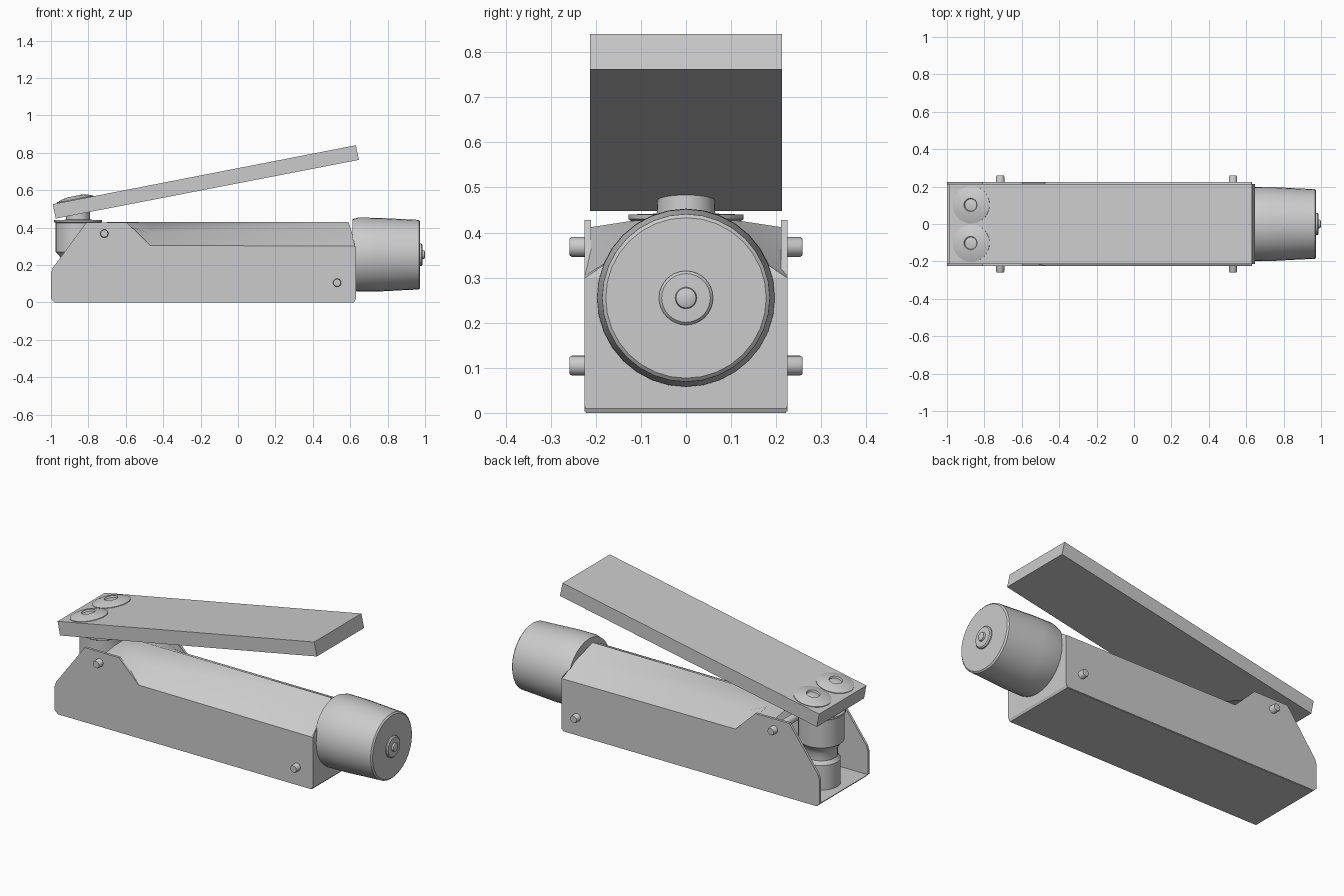
import bpy, bmesh, math
from mathutils import Matrix, Vector

if "Cube" in bpy.data.objects:
    bpy.data.objects.remove(bpy.data.objects["Cube"])

grey = bpy.data.materials.new("light grey")
grey.diffuse_color = (0.6, 0.6, 0.6, 1)
grey.use_nodes = True
grey.node_tree.nodes["Principled BSDF"].inputs["Base Color"].default_value = grey.diffuse_color


def finish(name, bm, smooth=True):
    bmesh.ops.recalc_face_normals(bm, faces=bm.faces)
    me = bpy.data.meshes.new(name)
    bm.to_mesh(me)
    bm.free()
    me.materials.append(grey)
    ob = bpy.data.objects.new(name, me)
    bpy.context.collection.objects.link(ob)
    if smooth:
        bpy.ops.object.select_all(action='DESELECT')
        ob.select_set(True)
        bpy.context.view_layer.objects.active = ob
        bpy.ops.object.shade_smooth_by_angle(angle=math.radians(35))
    return ob


def slab(name, pts, y0, y1):
    """Side outline (x, z) extruded along y."""
    bm = bmesh.new()
    a = [bm.verts.new((x, y0, z)) for x, z in pts]
    b = [bm.verts.new((x, y1, z)) for x, z in pts]
    n = len(pts)
    bm.faces.new(a)
    bm.faces.new(b)
    for i in range(n):
        bm.faces.new((a[i], a[(i + 1) % n], b[(i + 1) % n], b[i]))
    return finish(name, bm, False)


def lathe(name, prof, origin, axis, seg=32):
    """Profile (radius, height) turned round an axis; zero radii close the ends."""
    bm = bmesh.new()
    rings = []
    for r, h in prof:
        if r == 0:
            rings.append([bm.verts.new((0, 0, h))] * seg)
        else:
            rings.append([bm.verts.new((r * math.cos(2 * math.pi * i / seg),
                                        r * math.sin(2 * math.pi * i / seg), h))
                          for i in range(seg)])
    for p, q in zip(rings, rings[1:]):
        for i in range(seg):
            j = (i + 1) % seg
            vs = list(dict.fromkeys((p[i], p[j], q[j], q[i])))
            bm.faces.new(vs)
    rot = Vector((0, 0, 1)).rotation_difference(Vector(axis)).to_matrix().to_4x4()
    bm.transform(Matrix.Translation(origin) @ rot)
    return finish(name, bm)


# channel body: floor and two cut side walls
slab("floor", [(-0.98, 0), (0.62, 0), (0.63, 0.02), (-1, 0.02)], -0.222, 0.222)
wall = [(-0.98, 0.003), (0.62, 0.003), (0.63, 0.02), (0.63, 0.30), (-0.47, 0.305),
        (-0.595, 0.428), (-0.81, 0.428), (-0.99, 0.185), (-1, 0.155), (-1, 0.02)]
for side, s in (("front", -1), ("back", 1)):
    slab(side + "_wall", wall, s * 0.211, s * 0.225)

# roof: flat between the raised wall ends, then folding down to a gable
bm = bmesh.new()
sections = [(-0.70, 0.41, 0.426), (-0.595, 0.41, 0.426), (-0.47, 0.305, 0.37), (0.625, 0.30, 0.37)]
rows = []
for i, (x, eave, mid) in enumerate(sections):
    xr = 0.59 if i == 3 else x
    xm = 0.61 if i == 3 else x
    rows.append([bm.verts.new(p) for p in (
        (x, -0.224, eave), (xm, -0.12, mid), (xr, 0, 0.43), (xm, 0.12, mid), (x, 0.224, eave))])
for p, q in zip(rows, rows[1:]):
    for i in range(4):
        bm.faces.new((p[i], p[i + 1], q[i + 1], q[i]))
finish("roof", bm)

# end plate
bm = bmesh.new()
end = [(0.63, -0.224, 0.01), (0.63, 0.224, 0.01), (0.63, 0.224, 0.30),
       (0.61, 0.12, 0.37), (0.59, 0, 0.43), (0.61, -0.12, 0.37), (0.63, -0.224, 0.30)]
v = [bm.verts.new(p) for p in end]
bm.faces.new((v[0], v[1], v[2], v[6]))
bm.faces.new((v[6], v[2], v[3], v[5]))
bm.faces.new((v[5], v[3], v[4]))
finish("end_plate", bm, False)

# upright piston with collar, flange and neck
lathe("piston", [(0, 0.02), (0.10, 0.02), (0.10, 0.16), (0.085, 0.18), (0.085, 0.22), (0.10, 0.25),
                 (0.12, 0.27), (0.12, 0.425), (0.128, 0.43), (0.128, 0.44), (0.065, 0.442),
                 (0.062, 0.50), (0, 0.50)], (-0.855, 0, 0), (0, 0, 1))

# tilted pedal plate
slab("pedal", [(-0.99, 0.525), (0.63, 0.84), (0.647, 0.762), (-0.975, 0.448)], -0.213, 0.213)

# dished washers with studs on the pedal
normal = Vector((-0.315, 0, 1.62)).normalized()
for side, s in (("front", -1), ("back", 1)):
    lathe(side + "_washer", [(0, -0.01), (0.10, -0.01), (0.10, 0.004), (0.07, 0.015), (0.036, 0.021),
                             (0.032, 0.012), (0.02, 0.014), (0, 0.017)],
          (-0.87, s * 0.102, 0.548), normal)

# tapered round grip with rounded end
lathe("grip", [(0, -0.02), (0.19, -0.02), (0.198, 0.01), (0.197, 0.12), (0.19, 0.25),
               (0.186, 0.335), (0.178, 0.342), (0, 0.342)], (0.632, 0, 0.255), (1, 0, 0))
lathe("grip_button", [(0, 0), (0.06, 0), (0.06, 0.008), (0.054, 0.014), (0.024, 0.015),
                      (0.022, 0.024), (0.012, 0.028), (0, 0.028)], (0.972, 0, 0.255), (1, 0, 0))

# pins through the walls
for name, x, z in (("rear_pin", -0.715, 0.368), ("lower_pin", 0.53, 0.105)):
    lathe(name, [(0, -0.258), (0.019, -0.258), (0.022, -0.253), (0.022, 0.253),
                 (0.019, 0.258), (0, 0.258)], (x, 0, z), (0, 1, 0), 20)
